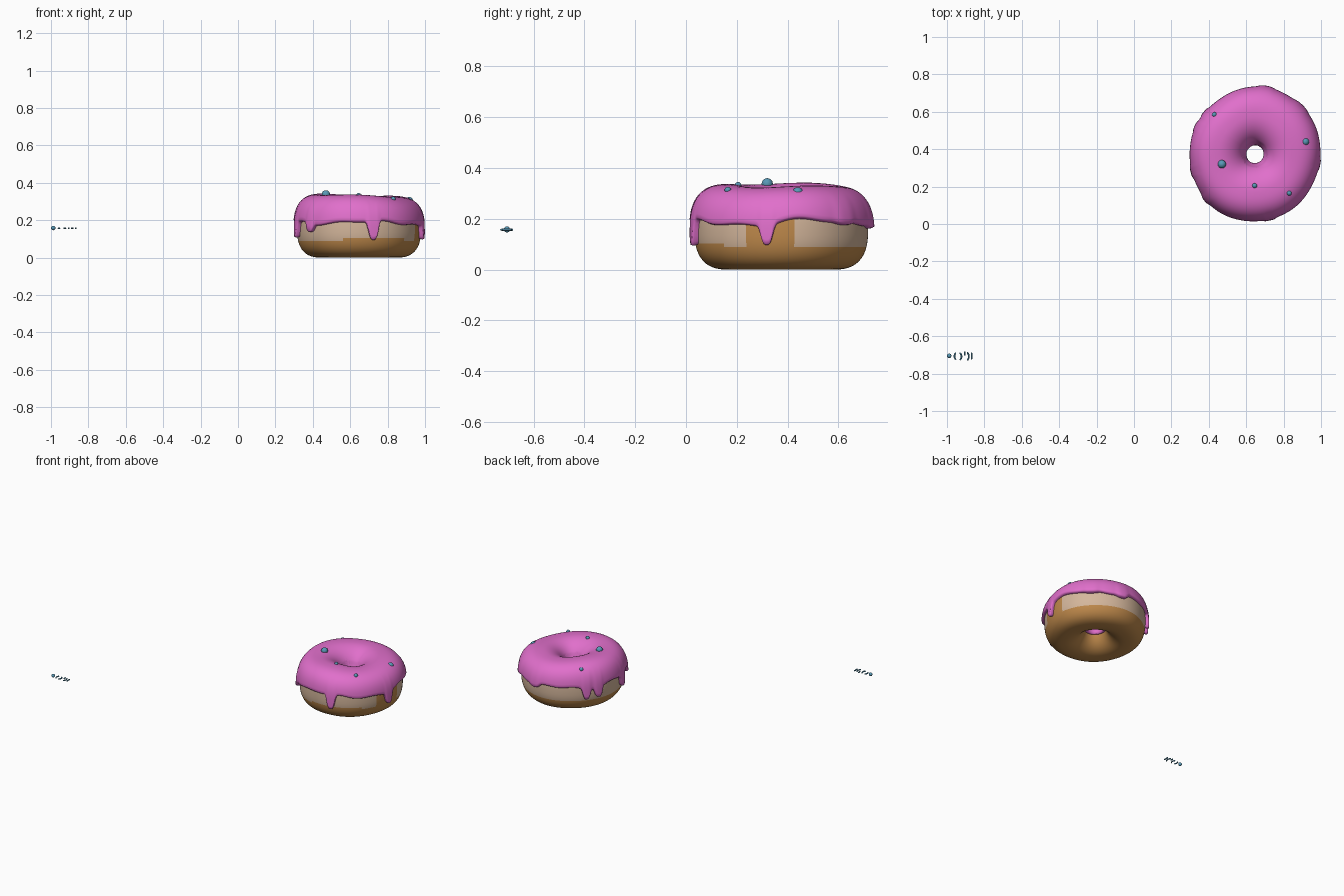
import bpy, bmesh, math
from mathutils import Vector

if "Cube" in bpy.data.objects:
    bpy.data.objects.remove(bpy.data.objects["Cube"])

CX, CY, CZ = 0.647, 0.373, 0.16


def material(name, col):
    m = bpy.data.materials.new(name)
    m.diffuse_color = (*col, 1)
    m.use_nodes = True
    m.node_tree.nodes["Principled BSDF"].inputs["Base Color"].default_value = m.diffuse_color
    return m


PINK = material("pink_icing", (0.75, 0.16, 0.60))
BROWN = material("baked_brown", (0.52, 0.25, 0.07))
TAN = material("pale_dough", (0.66, 0.47, 0.33))
BLUE = material("sprinkle_blue", (0.10, 0.32, 0.47))


def spow(v, p):
    return math.copysign(abs(v) ** p, v)


def ring_point(phi, t, off):
    """Point on the doughnut: phi runs around it, t around its section."""
    c, s = math.cos(t), math.sin(t)
    n = 2.6 if c > 0 else 2.1
    a = (0.132 if c > 0 else 0.140) + off
    rho = 0.2 + a * spow(c, 2 / n)
    z = CZ + (0.16 + off) * spow(s, 2 / n)
    w = 1 + 0.012 * math.cos(2 * (phi - 0.8)) + 0.006 * math.sin(5 * phi)
    x = rho * w * math.cos(phi)
    y = rho * w * math.sin(phi) * 1.03
    if z > CZ:                                  # top leans slightly to the right
        z -= 0.03 * x * (z - CZ) / 0.16 - 0.004 * math.sin(3 * phi)
        z -= 0.004 * (z - CZ) / 0.16
    return Vector((CX + x, CY + y, z))


def grid_object(name, rows, wrap_rows, mats):
    """Skin a list of closed loops into one smooth object."""
    bm = bmesh.new()
    vs = [[bm.verts.new(p) for p in r] for r in rows]
    n, m = len(vs), len(vs[0])
    for i in range(n if wrap_rows else n - 1):
        for j in range(m):
            a, b = vs[i], vs[(i + 1) % n]
            bm.faces.new((a[j], a[(j + 1) % m], b[(j + 1) % m], b[j]))
    bmesh.ops.recalc_face_normals(bm, faces=bm.faces)
    for f in bm.faces:
        f.smooth = True
    me = bpy.data.meshes.new(name)
    bm.to_mesh(me)
    bm.free()
    for mt in mats:
        me.materials.append(mt)
    ob = bpy.data.objects.new(name, me)
    bpy.context.collection.objects.link(ob)
    return ob


# Dough ring, with a pale band broken by a browned patch on the right
SEG, SEC = 120, 72
dough = grid_object("dough", [[ring_point(2 * math.pi * j / SEG, 2 * math.pi * i / SEC, 0)
                               for j in range(SEG)] for i in range(SEC)], True, [BROWN, TAN])
for f in dough.data.polygons:
    d = f.center - Vector((CX, CY, 0))
    ang = math.degrees(math.atan2(d.y, d.x))
    low = 0.095 + 0.012 * math.exp(-((ang + 75) / 22) ** 2)
    if d.xy.length > 0.27 and low < f.center.z < 0.24 and not -25 < ang < 10:
        f.material_index = 1

# Icing drips: direction in degrees, lowest height, half width in degrees
DRIPS = [(-77, 0.092, 5), (-9, 0.095, 4.5), (195, 0.105, 5), (222, 0.135, 4.5),
         (141, 0.105, 4.5), (155, 0.11, 4.5), (80, 0.165, 7), (45, 0.175, 8)]


def icing_edge(phi):
    z = 0.19 + 0.010 * math.sin(4 * phi + 0.6) + 0.006 * math.sin(9 * phi)
    strength = 0
    for deg, low, wid in DRIPS:
        d = (math.degrees(phi) - deg + 180) % 360 - 180
        k = math.exp(-abs(d / wid) ** 3.5) * 0.9 + 0.1 * math.exp(-(d / (2.2 * wid)) ** 2)
        z += (low - z) * k
        strength = max(strength, k)
    return z, strength


def section_angle(z):
    s = max(-1, min(1, (z - CZ) / 0.178))
    return math.asin(spow(s, 1.3))


# Icing shell: starts under the dough surface in the hole, ends in a rounded lip
N, ROWS = 360, 44
T0 = math.pi + 0.35
cols = []
for j in range(N):
    phi = 2 * math.pi * j / N
    z, k = icing_edge(phi)
    t1 = section_angle(z + 0.008)
    col = [ring_point(phi, T0 + 0.03, -0.008), ring_point(phi, T0 + 0.02, 0.008)]
    for i in range(ROWS + 1):
        u = i / ROWS
        t = T0 + (t1 - T0) * u
        lip = max(0, (u - 0.72) / 0.28) ** 1.5
        thick = 0.017 if t < 2.6 else 0.014
        col.append(ring_point(phi, t, thick + lip * (0.002 + 0.007 * k)))
    col += [ring_point(phi, section_angle(z + 0.002), 0.014 + 0.004 * k),
            ring_point(phi, section_angle(z), 0.006),
            ring_point(phi, section_angle(z + 0.002), -0.01)]
    cols.append(col)
grid_object("icing", [list(r) for r in zip(*cols)], False, [PINK])


# Round sprinkles on the icing, and one loose at the far left
def ball(name, loc, r):
    bpy.ops.mesh.primitive_uv_sphere_add(segments=24, ring_count=14, radius=r, location=loc)
    ob = bpy.context.object
    ob.name = name
    ob.data.materials.append(BLUE)
    bpy.ops.object.shade_smooth()


for i, (x, y, z, r) in enumerate([(0.47, 0.32, 0.338, 0.022), (0.915, 0.44, 0.303, 0.021),
                                  (0.83, 0.165, 0.313, 0.013), (0.645, 0.205, 0.332, 0.013),
                                  (0.43, 0.585, 0.308, 0.013), (-0.988, -0.705, 0.158, 0.012)]):
    ball(f"round_sprinkle_{i}", (x, y, z), r)


# Loose rod sprinkles, some straight and some bent
def rod(name, x, y0, y1, bend):
    cu = bpy.data.curves.new(name, 'CURVE')
    cu.dimensions = '3D'
    cu.bevel_depth = 0.0045
    cu.bevel_resolution = 3
    cu.use_fill_caps = True
    sp = cu.splines.new('POLY')
    sp.points.add(10)
    for i, p in enumerate(sp.points):
        u = i / 10
        p.co = (x + bend * 4 * u * (1 - u), y0 + (y1 - y0) * u, 0.157, 1)
        p.radius = 0.55 if i in (0, 10) else 1
    cu.materials.append(BLUE)
    ob = bpy.data.objects.new(name, cu)
    bpy.context.collection.objects.link(ob)


for i, a in enumerate([(-0.952, -0.725, -0.688, -0.008), (-0.932, -0.728, -0.688, 0.010),
                       (-0.905, -0.704, -0.682, 0.0), (-0.892, -0.730, -0.686, 0.009),
                       (-0.868, -0.724, -0.688, 0.0)]):
    rod(f"rod_sprinkle_{i}", *a)
